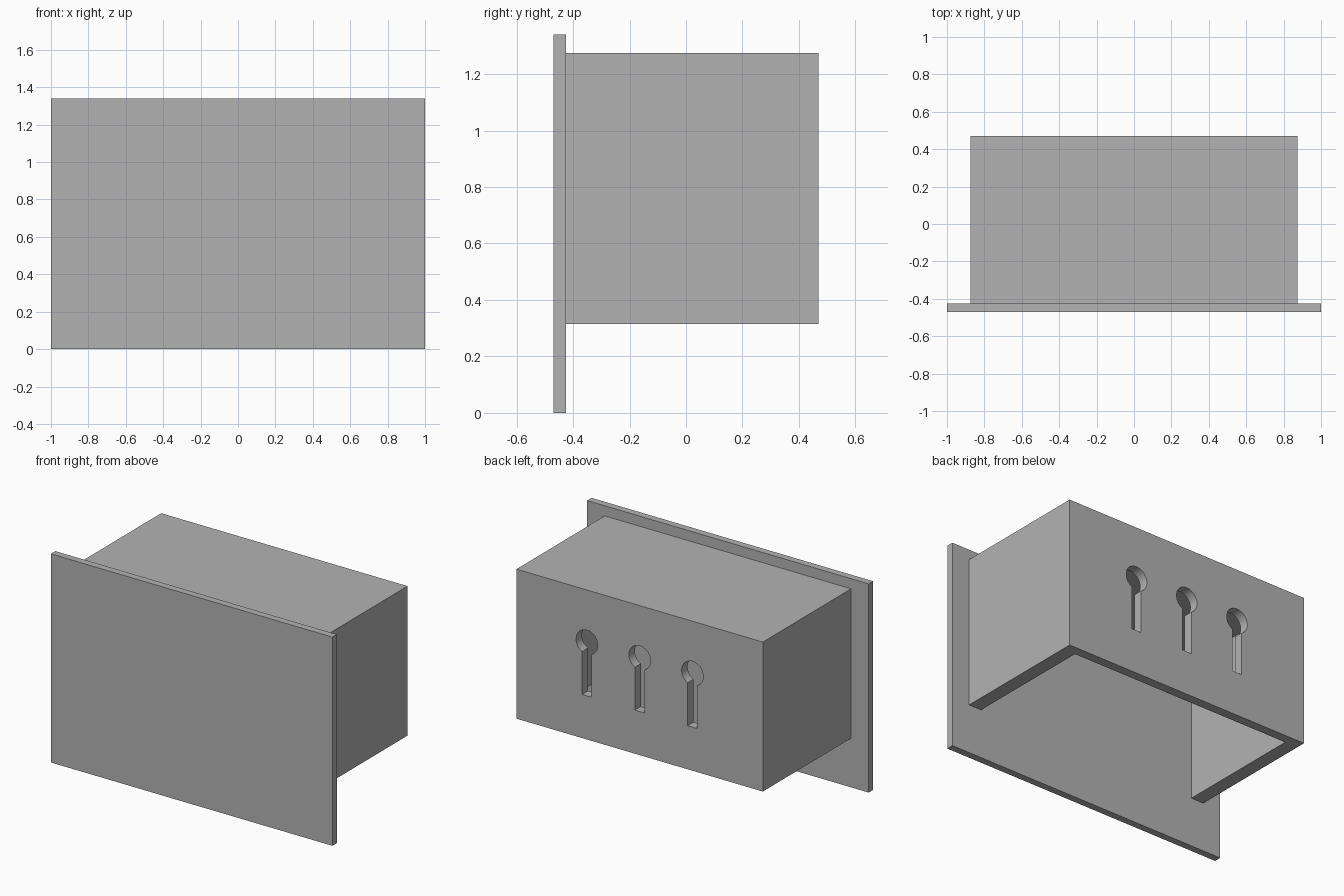
import bpy, bmesh, math
from mathutils import Vector

cube = bpy.data.objects.get("Cube")
if cube:
    bpy.data.objects.remove(cube)

grey = bpy.data.materials.new("plain grey")
grey.use_nodes = True
colour = (0.45, 0.45, 0.45, 1)
grey.diffuse_color = colour
grey.node_tree.nodes["Principled BSDF"].inputs["Base Color"].default_value = colour


def prism(name, outline, direction):
    """Extrude a flat outline along a direction into a solid object."""
    bm = bmesh.new()
    face = bm.faces.new([bm.verts.new(p) for p in outline])
    new = bmesh.ops.extrude_face_region(bm, geom=[face], use_keep_orig=True)
    verts = [v for v in new["geom"] if isinstance(v, bmesh.types.BMVert)]
    bmesh.ops.translate(bm, verts=verts, vec=Vector(direction))
    bmesh.ops.recalc_face_normals(bm, faces=bm.faces)
    mesh = bpy.data.meshes.new(name)
    bm.to_mesh(mesh)
    bm.free()
    mesh.materials.append(grey)
    obj = bpy.data.objects.new(name, mesh)
    bpy.context.collection.objects.link(obj)
    return obj


def block(name, half_x, y0, y1, z0, z1):
    outline = [(-half_x, y0, z0), (half_x, y0, z0), (half_x, y0, z1), (-half_x, y0, z1)]
    return prism(name, outline, (0, y1 - y0, 0))


def cut(target, cutter):
    mod = target.modifiers.new(cutter.name, 'BOOLEAN')
    mod.operation = 'DIFFERENCE'
    mod.solver = 'EXACT'
    mod.object = cutter
    cutter.hide_render = True
    cutter.hide_viewport = True
    cutter.display_type = 'WIRE'


# Main sizes
front, joint, back = -0.47, -0.425, 0.47
half_w, bottom, top = 0.875, 0.315, 1.275
side_wall, wall = 0.09, 0.06

# Front plate
block("front_plate", 1, front, joint, 0, 1.34)

# Housing: hollow box, open underneath and closed in front by the plate
housing = block("housing", half_w, joint, back, bottom, top)
cut(housing, block("hollow_cutter", half_w - side_wall, joint - 0.02, back - wall,
                   bottom - 0.1, top - wall))

# Keyhole hangers through the back wall
radius, slot, centre_z, slot_z = 0.077, 0.034, 0.94, 0.595
start = math.asin(slot / radius)
steps = 32
for i, x in enumerate((-0.375, 0, 0.375)):
    outline = [(x - slot, 0.35, slot_z), (x + slot, 0.35, slot_z)]
    for k in range(steps + 1):
        a = -math.pi / 2 + start + (2 * math.pi - 2 * start) * k / steps
        outline.append((x + radius * math.cos(a), 0.35, centre_z + radius * math.sin(a)))
    cut(housing, prism(f"keyhole_cutter_{i + 1}", outline, (0, 0.2, 0)))

# Smooth the round part of each keyhole while keeping the edges sharp
bpy.context.view_layer.update()
result = bpy.data.meshes.new_from_object(
    housing.evaluated_get(bpy.context.evaluated_depsgraph_get()))
housing.modifiers.clear()
housing.data = result
for obj in [o for o in bpy.data.objects if "cutter" in o.name]:
    bpy.data.objects.remove(obj)
bpy.ops.object.select_all(action='DESELECT')
housing.select_set(True)
bpy.context.view_layer.objects.active = housing
bpy.ops.object.shade_smooth_by_angle(angle=math.radians(30))
